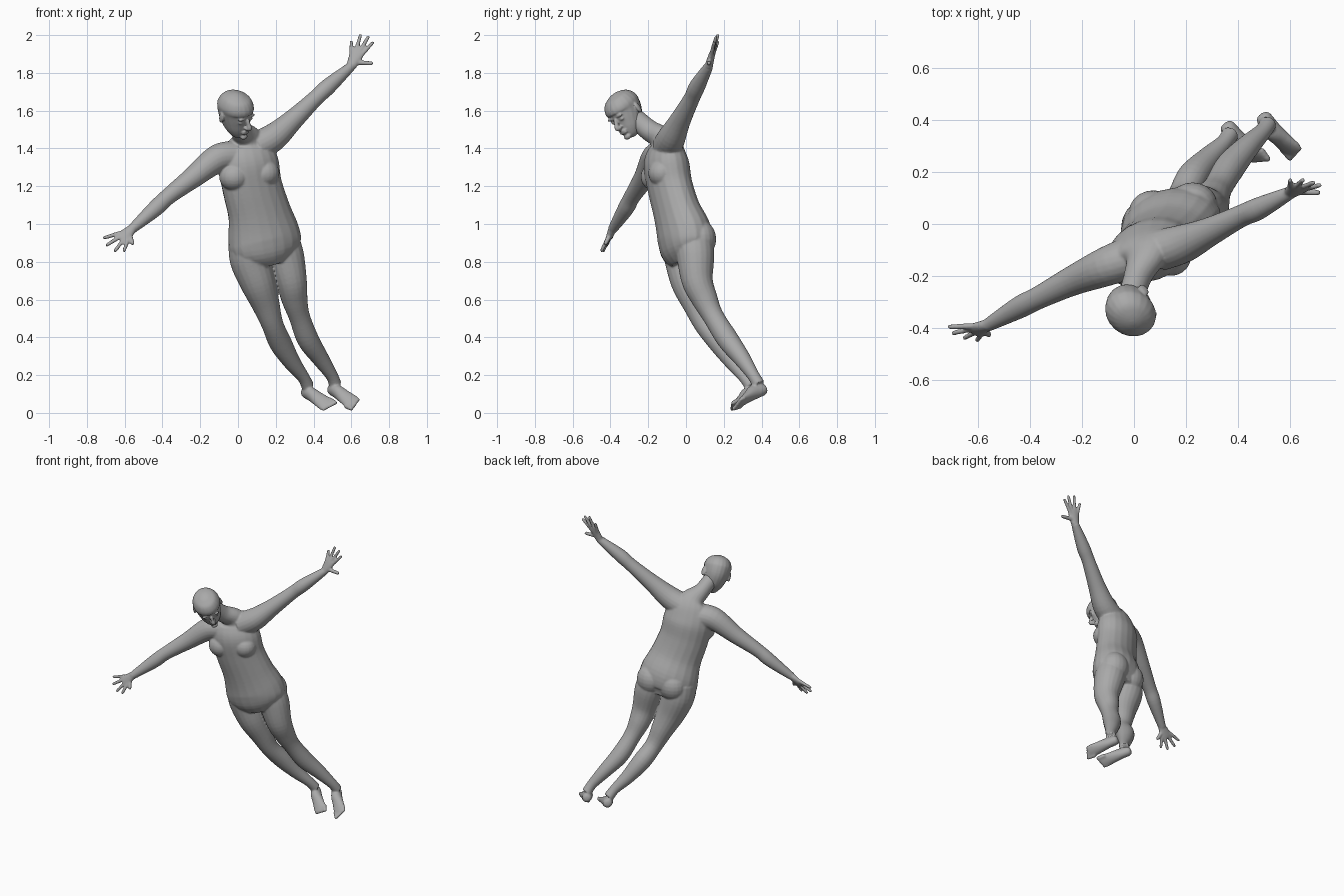
import bpy, bmesh, math
from mathutils import Vector, Matrix

cube = bpy.data.objects.get("Cube")
if cube:
    bpy.data.objects.remove(cube, do_unlink=True)

skin = bpy.data.materials.new("plain grey")
skin.use_nodes = True
grey = (0.4, 0.4, 0.4, 1)
skin.diffuse_color = grey
skin.node_tree.nodes["Principled BSDF"].inputs["Base Color"].default_value = grey

SEGMENTS = 20


def spline(rows, steps=5):
    """Catmull-Rom through rows of (x, y, z, half width, half depth)."""
    rows = [Vector(r) for r in rows]
    out = []
    for i in range(len(rows) - 1):
        p, q = rows[i], rows[i + 1]
        m = (q - rows[max(i - 1, 0)]) / 2
        n = (rows[min(i + 2, len(rows) - 1)] - p) / 2
        for k in range(steps):
            t = k / steps
            out.append(p + m * t + (3 * (q - p) - 2 * m - n) * t**2
                       + (2 * (p - q) + m + n) * t**3)
    return out + [rows[-1]]


def loft(bm, rows, side):
    """Closed tube of elliptical rings; side is the direction of the half width."""
    rows = spline(rows)
    side = Vector(side)
    rings = []
    for i, row in enumerate(rows):
        ahead, behind = rows[min(i + 1, len(rows) - 1)], rows[max(i - 1, 0)]
        tangent = (ahead - behind).to_3d().normalized()
        u = (side - tangent * side.dot(tangent)).normalized()
        v = u.cross(tangent)
        ring = []
        for k in range(SEGMENTS):
            a = math.tau * k / SEGMENTS
            ring.append(bm.verts.new(row.to_3d() + u * row[3] * math.cos(a)
                                     + v * row[4] * math.sin(a)))
        rings.append(ring)
    faces = [bm.faces.new(rings[0]), bm.faces.new(rings[-1][::-1])]
    for lower, upper in zip(rings, rings[1:]):
        for k in range(SEGMENTS):
            j = (k + 1) % SEGMENTS
            faces.append(bm.faces.new((lower[k], upper[k], upper[j], lower[j])))
    bmesh.ops.recalc_face_normals(bm, faces=faces)


def limb(bm, rows, side):
    """Loft of rows (x, y, z, radius) with round sections."""
    loft(bm, [tuple(r) + (r[-1],) for r in rows], side)


def ball(bm, centre, radii, turn=Matrix()):
    place = Matrix.Translation(centre) @ turn @ Matrix.Diagonal(radii).to_4x4()
    bmesh.ops.create_uvsphere(bm, u_segments=20, v_segments=12, radius=1, matrix=place)


def finger(bm, base, tip, radius):
    end = tip - (tip - base).normalized() * radius * 0.6
    limb(bm, [(*base, radius * 1.15), (*base.lerp(tip, 0.5), radius),
              (*end, radius * 0.85), (*tip, radius * 0.35)], (0.3, 1, 0.2))


def hand(bm, wrist, tips, thumb):
    """Flat palm with four spread fingers, first tip is the little one, and a thumb."""
    wrist, thumb = Vector(wrist), Vector(thumb)
    tips = [Vector(t) for t in tips]
    knuckles = [wrist.lerp(t, 0.52) for t in tips]
    middle = (knuckles[1] + knuckles[2]) / 2
    across = tips[3] - tips[0]
    loft(bm, [(*wrist, 0.027, 0.022), (*wrist.lerp(middle, 0.4), 0.034, 0.019),
              (*wrist.lerp(middle, 0.8), 0.04, 0.015), (*middle, 0.036, 0.011)], across)
    for knuckle, tip in zip(knuckles, tips):
        finger(bm, wrist.lerp(knuckle, 0.8), tip, 0.0105)
    finger(bm, wrist.lerp(middle, 0.25), thumb, 0.0125)


def foot(bm, heel, toe):
    """Wedge from heel to toe with five toes along the front edge."""
    heel, toe = Vector(heel), Vector(toe)
    along = (toe - heel).normalized()
    side = Vector((0.74, 0.26, 0.56))
    side = (side - along * side.dot(along)).normalized()
    up = along.cross(side)
    if up.z < 0:
        up.negate()
    size = (toe - heel).length

    def section(t, lift, wide, high):
        return (*(heel + along * size * t + up * lift), wide, high)
    loft(bm, [section(0, 0.03, 0.012, 0.014), section(0.06, 0.032, 0.029, 0.03),
              section(0.3, 0.04, 0.034, 0.04), section(0.55, 0.028, 0.039, 0.028),
              section(0.8, 0.017, 0.044, 0.017), section(0.9, 0.014, 0.036, 0.011)], side)
    return along, side, up, size, heel


def toes(bm, along, side, up, size, heel, inner):
    for k in range(5):
        radius = 0.013 - 0.0012 * k
        reach = size * (0.92 - 0.025 * k)
        base = heel + up * 0.014 + side * inner * (0.034 - 0.017 * k)
        finger(bm, base + along * size * 0.75, base + along * (reach + 0.02), radius)


def finish(bm, name, voxel, rounds):
    """Fuse the overlapping parts into one smooth skin."""
    mesh = bpy.data.meshes.new(name)
    bm.to_mesh(mesh)
    bm.free()
    obj = bpy.data.objects.new(name, mesh)
    bpy.context.collection.objects.link(obj)
    bpy.ops.object.select_all(action="DESELECT")
    bpy.context.view_layer.objects.active = obj
    obj.select_set(True)
    fuse = obj.modifiers.new("fuse", "REMESH")
    fuse.mode = "VOXEL"
    fuse.voxel_size = voxel
    relax = obj.modifiers.new("relax", "SMOOTH")
    relax.factor = 0.5
    relax.iterations = rounds
    for modifier in ("fuse", "relax"):
        bpy.ops.object.modifier_apply(modifier=modifier)
    obj.data.materials.clear()
    obj.data.materials.append(skin)
    bpy.ops.object.shade_smooth()


body = bmesh.new()
ACROSS = (0.92, 0.29, 0.25)

# Torso and neck
loft(body, [(.16, .02, .81, .12, .1), (.15, 0, .87, .19, .13), (.135, -.01, .95, .195, .14),
            (.11, -.05, 1.07, .17, .12), (.075, -.085, 1.2, .163, .115),
            (.055, -.105, 1.32, .165, .115), (.045, -.115, 1.41, .14, .085),
            (.04, -.14, 1.46, .08, .062), (.015, -.2, 1.5, .054, .056),
            (-.01, -.28, 1.57, .05, .052)], ACROSS)
# Breasts and buttocks
for centre in ((-.02, -.165, 1.25), (.14, -.125, 1.27)):
    ball(body, centre, (.08, .075, .075))
for centre in ((.075, .045, .9), (.225, .075, .92)):
    ball(body, centre, (.095, .085, .1))

# Arms and hands
left_wrist, right_wrist = (.6, .12, 1.835), (-.565, -.39, .97)
limb(body, [(.1, -.1, 1.41, .08), (.19, -.075, 1.46, .074), (.29, -.03, 1.55, .056),
            (.41, .03, 1.665, .043), (.48, .06, 1.73, .043), (*left_wrist, .025)], (0, 1, 0))
limb(body, [(-.02, -.13, 1.36, .08), (-.11, -.165, 1.345, .075), (-.24, -.22, 1.245, .057),
            (-.37, -.285, 1.145, .044), (-.44, -.32, 1.08, .043), (*right_wrist, .025)], (0, 1, 0))
hand(body, left_wrist, [(.6, .17, 1.97), (.65, .17, 2.005), (.692, .16, 1.995),
                        (.717, .15, 1.965)], (.715, .12, 1.85))
hand(body, right_wrist, [(-.715, -.395, .925), (-.7, -.42, .885), (-.655, -.44, .853),
                         (-.605, -.45, .853)], (-.555, -.43, .89))

# Legs
limb(body, [(.22, .04, .92, .1), (.25, .05, .83, .1), (.282, .06, .7, .083),
            (.3, .1, .6, .069), (.325, .145, .51, .056), (.37, .22, .39, .058),
            (.435, .295, .29, .046), (.495, .355, .2, .033), (.515, .385, .15, .034)], ACROSS)
limb(body, [(.06, -.02, .9, .11), (.065, -.005, .81, .108), (.105, .015, .69, .094),
            (.145, .055, .58, .075), (.182, .1, .47, .058), (.225, .18, .37, .06),
            (.285, .25, .27, .046), (.345, .31, .19, .033), (.37, .345, .14, .034)], ACROSS)
# Feet, with the big toes on the inner sides
for heel, toe, inner in (((.5, .44, .105), (.635, .265, .03), -1),
                         ((.36, .405, .09), (.5, .24, .02), 1)):
    toes(body, *foot(body, heel, toe), inner)
finish(body, "body", 0.006, 4)

# Head, built upright around the skull centre, then turned toward the raised arm
head = bmesh.new()
loft(head, [(0, -.056, -.136, .014, .014), (0, -.052, -.125, .036, .036),
            (0, -.037, -.09, .06, .062), (0, -.018, -.05, .074, .084), (0, 0, 0, .085, .1),
            (0, .002, .04, .089, .105), (0, .003, .08, .07, .081),
            (0, .003, .1, .036, .041), (0, .003, .107, .008, .009)], (1, 0, 0))
limb(head, [(0, -.096, -.005, .009), (0, -.108, -.03, .011), (0, -.118, -.05, .013),
            (0, -.1, -.06, .012)], (1, 0, 0))
for z in (-.078, -.09):
    ball(head, (0, -.094, z), (.026, .011, .007))
ball(head, (0, -.087, -.118), (.022, .016, .015))
for s in (-1, 1):
    ball(head, (s * .034, -.088, .004), (.026, .01, .008))
    ball(head, (s * .033, -.084, -.018), (.016, .01, .009))
    ball(head, (s * .012, -.105, -.053), (.009, .011, .008))
    ball(head, (s * .088, .012, -.018), (.009, .02, .032), Matrix.Rotation(s * .35, 4, "Z"))
face = Vector((.68, -.55, -.45)).normalized()
crown = Vector((.05, -.48, .86))
crown = (crown - face * crown.dot(face)).normalized()
turn = Matrix((crown.cross(face), -face, crown)).transposed().to_4x4()
head.transform(Matrix.Translation((-.015, -.325, 1.6)) @ turn)
finish(head, "head", 0.005, 2)
